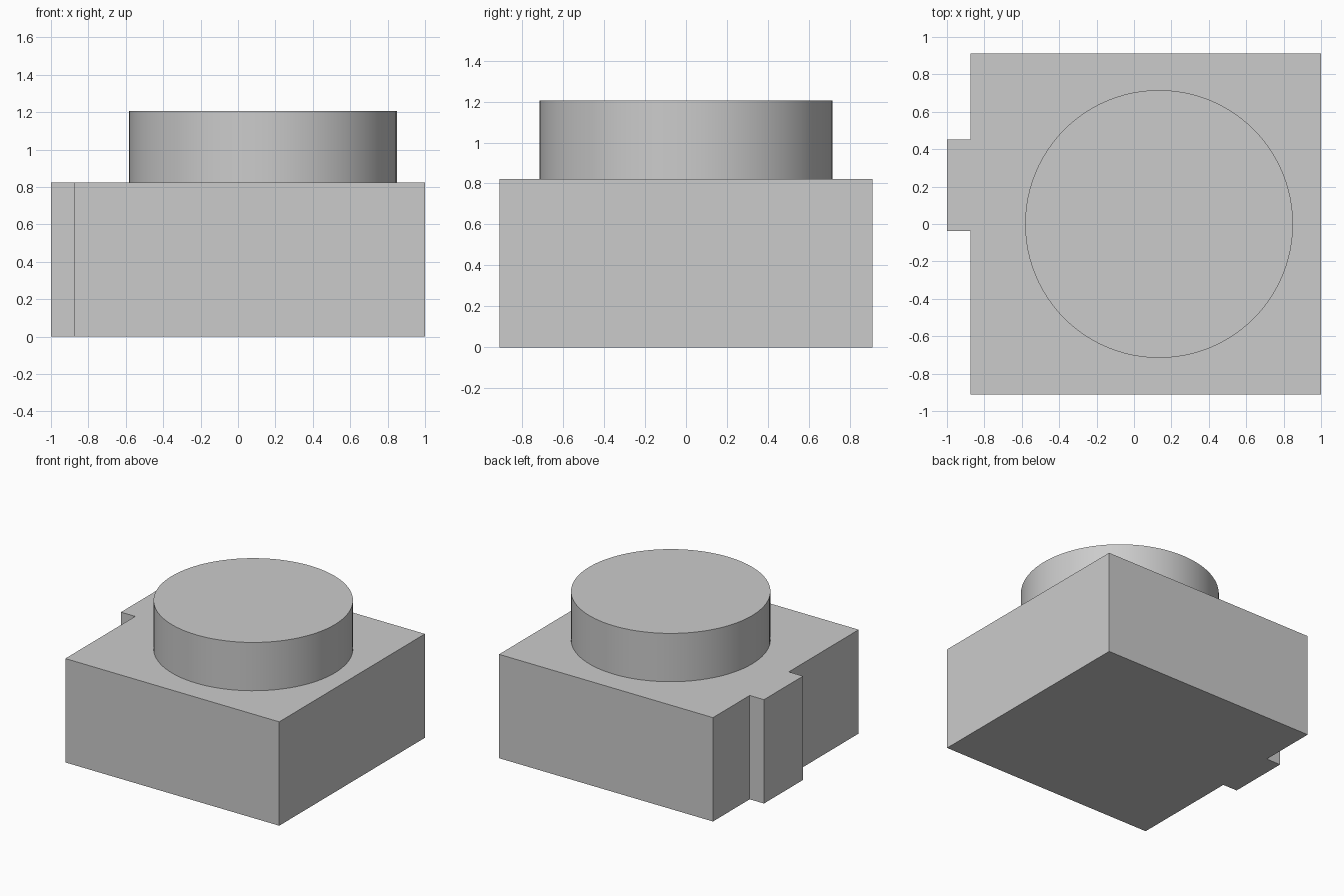
import bpy
import bmesh
import math

cube = bpy.data.objects.get("Cube")
if cube:
    bpy.data.objects.remove(cube, do_unlink=True)

# Single grey material
grey = bpy.data.materials.new("plain_grey")
grey.use_nodes = True
colour = (0.6, 0.6, 0.6, 1)
grey.diffuse_color = colour
grey.node_tree.nodes["Principled BSDF"].inputs["Base Color"].default_value = colour


def extrude_outline(name, outline, bottom, top):
    """Raise a closed outline into a solid prism."""
    bm = bmesh.new()
    base = bm.faces.new([bm.verts.new((x, y, bottom)) for x, y in outline])
    raised = bmesh.ops.extrude_face_region(bm, geom=[base], use_keep_orig=True)
    verts = [v for v in raised["geom"] if isinstance(v, bmesh.types.BMVert)]
    bmesh.ops.translate(bm, verts=verts, vec=(0, 0, top - bottom))
    bmesh.ops.recalc_face_normals(bm, faces=bm.faces)
    mesh = bpy.data.meshes.new(name)
    bm.to_mesh(mesh)
    bm.free()
    mesh.materials.append(grey)
    obj = bpy.data.objects.new(name, mesh)
    bpy.context.collection.objects.link(obj)
    return obj


# Block with a full-height tab on its side
half_depth, side_x, body_top = 0.912, -0.875, 0.823
tab_front, tab_back = -0.037, 0.452
extrude_outline("body_block", [
    (1, -half_depth), (1, half_depth), (side_x, half_depth),
    (side_x, tab_back), (-1, tab_back), (-1, tab_front),
    (side_x, tab_front), (side_x, -half_depth)], 0, body_top)

# Round boss on top
radius, centre_x, sides = 0.716, 0.134, 96
angles = [math.tau * i / sides for i in range(sides)]
boss = extrude_outline("round_boss", [
    (centre_x + radius * math.cos(a), radius * math.sin(a)) for a in angles],
    body_top, 1.206)
bpy.ops.object.select_all(action="DESELECT")
boss.select_set(True)
bpy.context.view_layer.objects.active = boss
bpy.ops.object.shade_smooth_by_angle(angle=math.radians(30))
